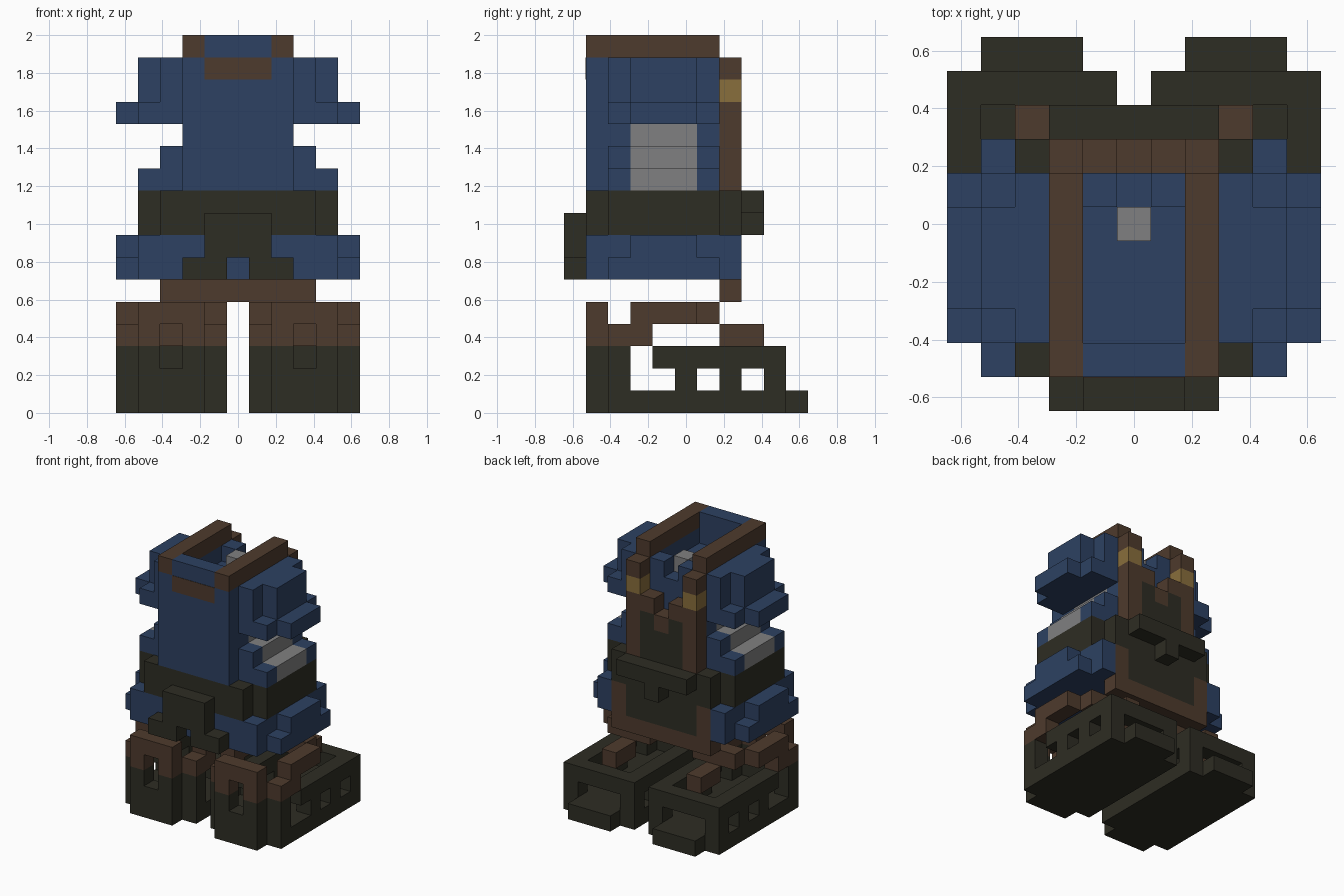
import bpy
import bmesh
from mathutils import Vector

cube = bpy.data.objects.get("Cube")
if cube:
    bpy.data.objects.remove(cube, do_unlink=True)

UNIT = 2 / 17
CENTRE = Vector((5.5, 5.5, 0))


def make_material(name, rgb):
    mat = bpy.data.materials.new(name)
    mat.use_nodes = True
    mat.diffuse_color = (*rgb, 1)
    mat.node_tree.nodes["Principled BSDF"].inputs["Base Color"].default_value = (*rgb, 1)
    return mat


MATERIALS = {
    "blue": make_material("blue cloth", (.026, .053, .122)),
    "brown": make_material("brown leather", (.076, .043, .026)),
    "dark": make_material("dark leather", (.027, .026, .017)),
    "steel": make_material("grey steel", (.216, .216, .22)),
    "gold": make_material("gold buckle", (.25, .156, .045)),
}
COLOURS = list(MATERIALS)
cells = {}   # block position -> (part name, colour)


def block(part, colour, x, y, z):
    """Fill a range of unit blocks; a later call repaints earlier ones."""
    for i in range(*x):
        for j in range(*y):
            for k in range(*z):
                cells[i, j, k] = (part, colour)


def pair(part, colour, x, y, z):
    """Fill a range on the left and its mirror image on the right."""
    block("left_" + part, colour, x, y, z)
    block("right_" + part, colour, (11 - x[1], 11 - x[0]), y, z)


def carve_pair(x, y, z):
    for i in range(*x):
        for j in range(*y):
            for k in range(*z):
                cells.pop((i, j, k), None)
                cells.pop((10 - i, j, k), None)


# Boots: sole, toe ledge, pierced side walls and toe bar
pair("boot", "dark", (6, 11), (2, 10), (0, 1))
pair("boot", "dark", (7, 10), (10, 11), (0, 1))
for side in ((6, 7), (10, 11)):
    pair("boot", "dark", side, (4, 10), (2, 3))
    pair("boot", "dark", side, (2, 3), (1, 3))
    for post in (5, 7, 9):
        pair("boot", "dark", side, (post, post + 1), (1, 2))
    pair("boot_cuff", "brown", side, (2, 4), (3, 4))
    pair("boot_cuff", "brown", side, (3, 6), (4, 5))
pair("boot", "dark", (7, 10), (9, 10), (2, 3))

# Boot shin guard with a slot, rear cuff and instep strap
pair("boot", "dark", (7, 10), (1, 2), (0, 3))
pair("boot_cuff", "brown", (7, 10), (1, 2), (3, 5))
carve_pair((8, 9), (1, 2), (2, 4))
pair("boot_cuff", "brown", (7, 10), (6, 7), (4, 5))
pair("instep_strap", "brown", (8, 9), (7, 9), (3, 4))

# Skirt with stepped hips
block("skirt", "blue", (1, 10), (1, 8), (6, 8))
pair("hip", "blue", (10, 11), (2, 7), (6, 7))
pair("hip", "blue", (10, 11), (3, 6), (7, 8))

# Belt with front pouch and rear ledge
block("belt", "dark", (1, 10), (2, 7), (8, 10))
block("belt", "dark", (2, 9), (1, 8), (8, 10))
block("front_flap", "dark", (4, 7), (0, 1), (7, 9))
pair("front_flap_end", "dark", (6, 8), (0, 1), (6, 7))
block("rear_ledge", "dark", (3, 8), (8, 9), (9, 10))
block("rear_ledge", "dark", (5, 6), (8, 9), (8, 9))

# Torso with a sunken neck opening
block("torso", "blue", (3, 8), (1, 7), (10, 15))
pair("neck_side", "blue", (7, 8), (1, 7), (15, 16))
block("neck_front", "blue", (4, 7), (1, 2), (15, 17))
pair("neck_back", "blue", (6, 7), (6, 7), (15, 16))
pair("collar_rail", "brown", (7, 8), (1, 7), (16, 17))
block("neck_stud", "steel", (5, 6), (5, 6), (15, 16))

# Stepped waist with steel side plates
pair("waist", "blue", (8, 10), (2, 7), (10, 11))
pair("waist", "blue", (8, 9), (2, 7), (11, 12))
for step in range(3):
    pair("side_plate", "steel", (7, 10 - step), (3, 6), (10 + step, 11 + step))

# Shoulder guards
pair("shoulder", "blue", (8, 10), (2, 7), (13, 14))
pair("shoulder", "blue", (10, 11), (3, 6), (13, 14))
pair("shoulder", "blue", (8, 9), (2, 7), (14, 16))
pair("shoulder", "blue", (9, 10), (3, 6), (14, 16))

# Back plate, dark inlay, straps and buckles
block("back_plate", "brown", (2, 9), (7, 8), (5, 8))
block("back_plate", "dark", (3, 8), (7, 8), (6, 8))
block("back_plate", "brown", (4, 7), (7, 8), (10, 13))
block("back_plate", "dark", (4, 7), (7, 8), (10, 12))
pair("back_tab", "brown", (6, 7), (7, 8), (12, 14))
pair("back_tab", "dark", (6, 7), (7, 8), (12, 13))
pair("back_strap", "brown", (7, 8), (7, 8), (10, 16))
pair("back_strap", "gold", (7, 8), (7, 8), (14, 15))


def face_corners(cell, axis, sign):
    """Corners of one side of a block, wound to face outwards."""
    u, v = (axis + 1) % 3, (axis + 2) % 3
    corners = []
    for a, b in ((0, 0), (1, 0), (1, 1), (0, 1)):
        p = Vector(cell)
        p[axis] += sign > 0
        p[u] += a
        p[v] += b
        corners.append((p - CENTRE) * UNIT)
    return corners if sign > 0 else corners[::-1]


# Turn the outer block sides into one mesh per part
for part in sorted({name for name, _ in cells.values()}):
    bm = bmesh.new()
    for cell, (name, colour) in cells.items():
        if name != part:
            continue
        for axis in range(3):
            for sign in (-1, 1):
                beside = list(cell)
                beside[axis] += sign
                if tuple(beside) in cells:
                    continue
                face = bm.faces.new([bm.verts.new(c) for c in face_corners(cell, axis, sign)])
                face.material_index = COLOURS.index(colour)
    bmesh.ops.remove_doubles(bm, verts=bm.verts, dist=UNIT / 100)
    mesh = bpy.data.meshes.new(part)
    bm.to_mesh(mesh)
    bm.free()
    for mat in MATERIALS.values():
        mesh.materials.append(mat)
    bpy.context.collection.objects.link(bpy.data.objects.new(part, mesh))

# Thin leather patch on the chest
bpy.ops.mesh.primitive_cube_add(size=1, location=(0, -4.5 * UNIT, 15.5 * UNIT))
patch = bpy.context.object
patch.name = "chest_patch"
patch.scale = (3 * UNIT, .006, UNIT)
patch.data.materials.append(MATERIALS["brown"])
